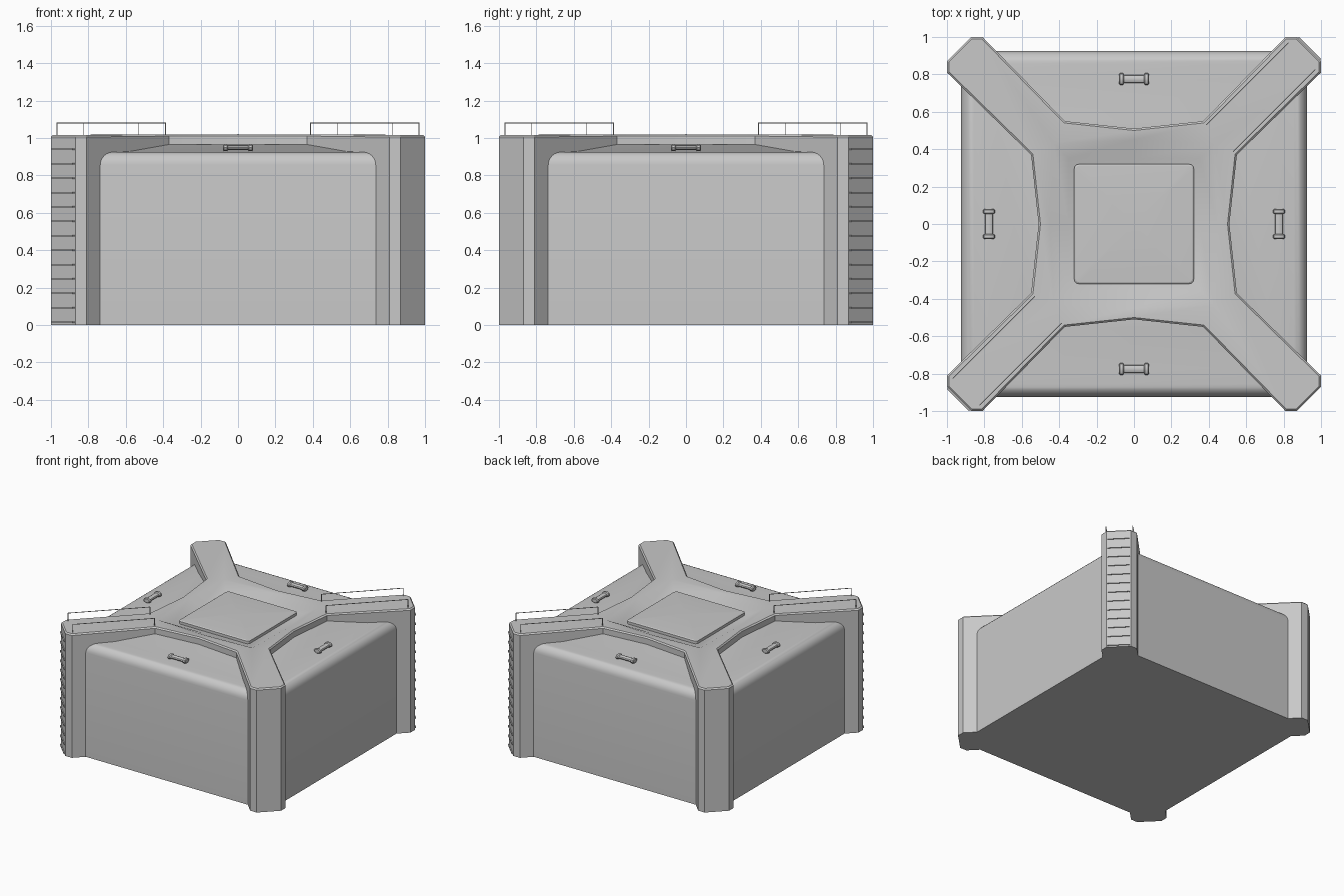
import bpy, bmesh, math
from mathutils import Vector, Matrix

if "Cube" in bpy.data.objects:
    bpy.data.objects.remove(bpy.data.objects["Cube"])

gray = bpy.data.materials.new("light_gray")
gray.diffuse_color = (0.58, 0.58, 0.58, 1)
gray.use_nodes = True
gray.node_tree.nodes["Principled BSDF"].inputs["Base Color"].default_value = gray.diffuse_color


def finish(name, bm, angle=30):
    bmesh.ops.recalc_face_normals(bm, faces=bm.faces)
    me = bpy.data.meshes.new(name)
    bm.to_mesh(me)
    bm.free()
    me.materials.append(gray)
    ob = bpy.data.objects.new(name, me)
    bpy.context.collection.objects.link(ob)
    bpy.ops.object.select_all(action='DESELECT')
    ob.select_set(True)
    bpy.context.view_layer.objects.active = ob
    bpy.ops.object.shade_smooth_by_angle(angle=math.radians(angle))
    return ob


def bridge(bm, a, b):
    n = len(a)
    for i in range(n):
        bm.faces.new((a[i], a[(i + 1) % n], b[(i + 1) % n], b[i]))


def loft(bm, rings, apex=None):
    """Skin a list of point rings; close the end flat or with an apex."""
    vs = [[bm.verts.new(p) for p in r] for r in rings]
    bm.faces.new(vs[0])
    for a, b in zip(vs, vs[1:]):
        bridge(bm, a, b)
    if apex:
        t = bm.verts.new(apex)
        for i in range(len(vs[-1])):
            bm.faces.new((vs[-1][i], vs[-1][(i + 1) % len(vs[-1])], t))
    else:
        bm.faces.new(vs[-1])


def bar(bm, a, b, t):
    """Thin square bar between two points."""
    a, b = Vector(a), Vector(b)
    d = b - a
    m = (Matrix.Translation((a + b) / 2) @ d.to_track_quat('Z', 'Y').to_matrix().to_4x4()
         @ Matrix.Diagonal((t, t, d.length, 1)))
    bmesh.ops.create_cube(bm, size=1, matrix=m)


def square(r, z):
    return [(-r, -r, z), (r, -r, z), (r, r, z), (-r, r, z)]


def rounded_square(r, z, c):
    pts = []
    for q in range(4):
        for k in range(4):
            a = math.radians(q * 90 + k * 30)
            sx, sy = [(1, 1), (-1, 1), (-1, -1), (1, -1)][q]
            pts.append((sx * (r - c) + c * math.cos(a), sy * (r - c) + c * math.sin(a), z))
    return pts


# Body: square walls, rounded eaves, roof rising gently to the middle
W, F = 0.925, 0.07
prof = [(W, 0)]
prof += [(W - F + F * math.cos(i * math.pi / 12), 0.925 - F + F * math.sin(i * math.pi / 12))
         for i in range(7)]
prof += [(0.77, 0.927), (0.55, 0.965), (0.45, 0.958)]
bm = bmesh.new()
loft(bm, [square(r, z) for r, z in prof])
finish("body", bm)

# Star frame: four diagonal arms that run down the corners as legs
quad = [(0, -0.51), (0.37, -0.55), (0.81, -1), (0.87, -1), (1, -0.87), (1, -0.81), (0.55, -0.37)]
bm = bmesh.new()
low, top, inner, floor = [], [], [], []
for q in range(4):
    rot = Matrix.Rotation(q * math.pi / 2, 3, 'Z')
    for i, (x, y) in enumerate(quad):
        low.append(bm.verts.new(rot @ Vector((x, y, 0))))
        top.append(bm.verts.new(rot @ Vector((x, y, 1.015 if 2 <= i <= 5 else 1.02))))
    for x, y in ((0, -0.45), (0.43, -0.43)):
        inner.append(bm.verts.new(rot @ Vector((x, y, 1.018))))
    for x, y in ((0, -0.35), (0.35, -0.35)):
        floor.append(bm.verts.new(rot @ Vector((x, y, 0.975))))
bridge(bm, low, top)
bm.faces.new(low)
for q in range(4):
    t = [top[(q * 7 + i) % 28] for i in range(8)]
    m0, c, m1 = inner[q * 2], inner[q * 2 + 1], inner[(q * 2 + 2) % 8]
    bm.faces.new((t[0], t[1], c, m0))
    bm.faces.new((t[1], t[2], t[5], t[6], c))
    bm.faces.new((t[2], t[3], t[4], t[5]))
    bm.faces.new((t[6], t[7], m1, c))
bridge(bm, inner, floor)
bm.faces.new(floor)
rim = [bm.edges.get((top[i], top[(i + 1) % 28])) for i in range(28)]
bmesh.ops.bevel(bm, geom=rim, offset=0.01, segments=1, affect='EDGES')
finish("corner_frame", bm)

# Centre hatch: rounded square plate with a shallow pyramid top
bm = bmesh.new()
loft(bm, [rounded_square(0.32, 0.96, 0.025), rounded_square(0.32, 0.997, 0.025),
          rounded_square(0.312, 1.002, 0.02)], (0, 0, 1.02))
finish("roof_hatch", bm, 25)

# Roof handles: one on each side, thick at the ends
for q in range(4):
    bm = bmesh.new()
    rings = []
    for x, s in ((-0.08, 0.75), (-0.075, 1), (-0.06, 1), (-0.053, 0.7),
                 (0.053, 0.7), (0.06, 1), (0.075, 1), (0.08, 0.75)):
        rings.append([(x, -0.775 + 0.032 * s * math.cos(k * math.pi / 5),
                       0.948 + 0.02 * s * math.sin(k * math.pi / 5)) for k in range(10)])
    loft(bm, rings)
    bm.transform(Matrix.Rotation(q * math.pi / 2, 4, 'Z'))
    finish("roof_handle", bm)

# Ladder rungs and guard rails on two opposite corners
for s in (1, -1):
    bm = bmesh.new()
    for k in range(13):
        z = 0.015 + k * 0.077
        p = [(s * 0.882, s * 0.998, z), (s * 0.998, s * 0.882, z)]
        p = [(x - s * 0.001, y - s * 0.001, z) for x, y, z in p]
        bar(bm, p[0], p[1], 0.008)
        for x, y, z in p:
            bar(bm, (x - s * 0.02, y - s * 0.02, z), (x, y, z), 0.008)
    finish("ladder", bm)

    bm = bmesh.new()
    for swap in (False, True):
        a, b = (0.387, 0.53), (0.825, 0.968)
        if swap:
            a, b = a[::-1], b[::-1]
        a, b = [Vector((s * x, s * y, 0)) for x, y in (a, b)]
        up, base = Vector((0, 0, 1.08)), Vector((0, 0, 1.0))
        bar(bm, a + up, b + up, 0.004)
        for p in (a, b):
            bar(bm, p + base, p + up, 0.004)
    finish("guard_rail", bm)
